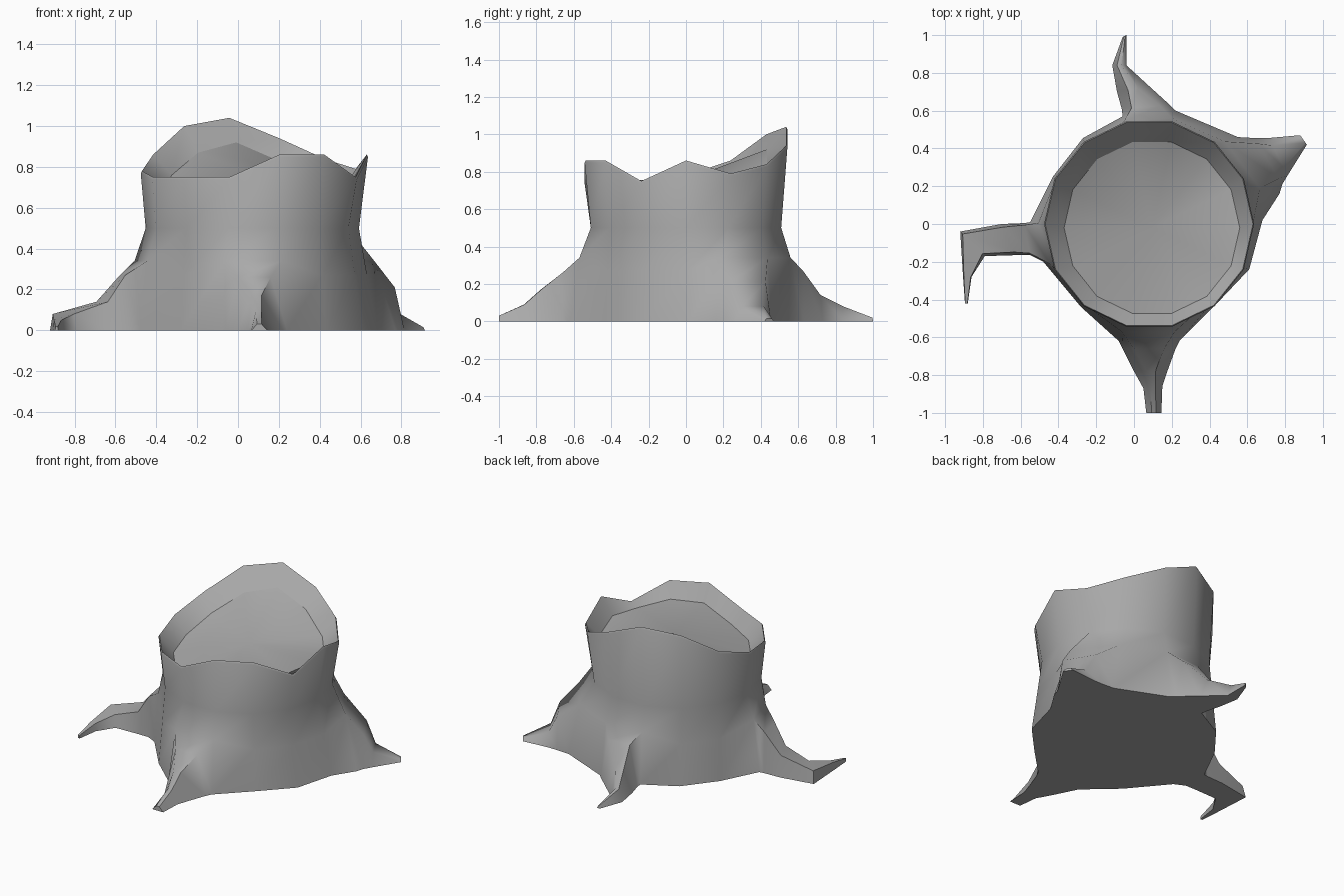
import bpy, bmesh
from math import cos, sin, pi, radians
from mathutils import Vector

if "Cube" in bpy.data.objects:
    bpy.data.objects.remove(bpy.data.objects["Cube"])

SIDES = 14

wood = bpy.data.materials.new("grey wood")
wood.use_nodes = True
wood.diffuse_color = (0.4, 0.4, 0.4, 1)
wood.node_tree.nodes["Principled BSDF"].inputs["Base Color"].default_value = wood.diffuse_color


def circle(cx, cy, radius, heights):
    return [Vector((cx + radius * cos(2 * pi * k / SIDES), cy + radius * sin(2 * pi * k / SIDES), z))
            for k, z in enumerate(heights)]


def finish(bm, name):
    bmesh.ops.recalc_face_normals(bm, faces=bm.faces)
    mesh = bpy.data.meshes.new(name)
    bm.to_mesh(mesh)
    bm.free()
    mesh.materials.append(wood)
    ob = bpy.data.objects.new(name, mesh)
    bpy.context.collection.objects.link(ob)
    bpy.ops.object.select_all(action='DESELECT')
    ob.select_set(True)
    bpy.context.view_layer.objects.active = ob
    bpy.ops.object.shade_smooth_by_angle(angle=radians(60))


# Jagged rim and sunken floor heights, counter-clockwise from the left side
rim = [0.86, 0.79, 0.84, 0.94, 1.04, 1.0, 0.86, 0.78, 0.75, 0.75, 0.75, 0.86, 0.86, 0.75]
floor = [0.74, 0.7, 0.73, 0.83, 0.92, 0.87, 0.76, 0.68, 0.65, 0.64, 0.66, 0.75, 0.76, 0.73]

# Roots: side of the trunk -> ridge inset, sections of (ax, ay, bx, by, top height)
roots = {
    10: (.36, [(-.06, -.66, .22, -.66, .26), (.0, -.78, .18, -.77, .17),
               (.05, -.87, .15, -.86, .09), (.065, -1, .145, -1, .03)]),
    3: (.34, [(.19, .63, -.065, .61, .27), (.08, .73, -.09, .7, .14),
              (-.04, .84, -.115, .84, .08), (-.04, 1, -.06, .99, .02)]),
    7: (.1, [(-.58, .005, -.55, -.165, .27), (-.7, 0, -.63, -.165, .14), (-.92, -.04, -.79, -.17, .08),
             (-.905, -.28, -.86, -.28, .05), (-.895, -.42, -.88, -.42, .02)]),
    1: (.2, [(.785, .21, .64, .455, .21), (.815, .26, .71, .455, .08), (.915, .42, .88, .47, .015)]),
}

# Ground outline of the trunk, flared where the roots leave it
ground = [Vector((x, y, 0)) for x, y in (
    (.68, .02), (.77, .16), (.55, .46), (.22, .6), (-.06, .57), (-.27, .455), (-.43, .25),
    (-.55, .01), (-.48, -.2), (-.28, -.44), (-.08, -.62), (.24, -.62), (.43, -.43), (.61, -.24))]
waist = circle(.07, 0, .522, [0.5] * SIDES)
flare = []
for k, (g, w) in enumerate(zip(ground, waist)):
    rooted = k in roots or k - 1 in roots
    p = g.lerp(w, 0.45 if rooted else 0.55)
    p.z = 0.34 if rooted else 0.27
    flare.append(p)
wall_top = circle(.08, 0, .556, [z - 0.012 for z in rim])
lip = circle(.08, 0, .55, rim)
floor_edge = circle(.095, -.02, .465, floor)

# Trunk with a thin lip and hollow top
bm = bmesh.new()
rings = [[bm.verts.new(p) for p in ring]
         for ring in (ground, flare, waist, wall_top, lip, floor_edge)]
for level, (low, high) in enumerate(zip(rings, rings[1:])):
    for k in range(SIDES):
        if level == 0 and k in roots:
            continue
        n = (k + 1) % SIDES
        bm.faces.new((low[k], low[n], high[n], high[k]))
bm.faces.new(rings[0])

# Roots grown from the open trunk sides, narrowing towards their ridges
for k, (ridge, sections) in roots.items():
    n = k + 1
    last = [rings[0][k], rings[0][n], rings[1][n], rings[1][k]]
    for step, (ax, ay, bx, by, z) in enumerate(sections):
        a, b = Vector((ax, ay, 0)), Vector((bx, by, 0))
        up = Vector((0, 0, z))
        inset = ridge * (0.6 if step == 0 else 1)
        now = [bm.verts.new(p) for p in (a, b, b.lerp(a, inset) + up, a.lerp(b, inset) + up)]
        for i in range(4):
            j = (i + 1) % 4
            bm.faces.new((last[i], last[j], now[j], now[i]))
        last = now
    bm.faces.new(last)
finish(bm, "trunk_with_roots")

# Sunken cut surface
bm = bmesh.new()
edge = [bm.verts.new(p) for p in floor_edge]
middle = bm.verts.new((.095, -.02, .75))
for k in range(SIDES):
    bm.faces.new((edge[k], edge[(k + 1) % SIDES], middle))
finish(bm, "cut_surface")
